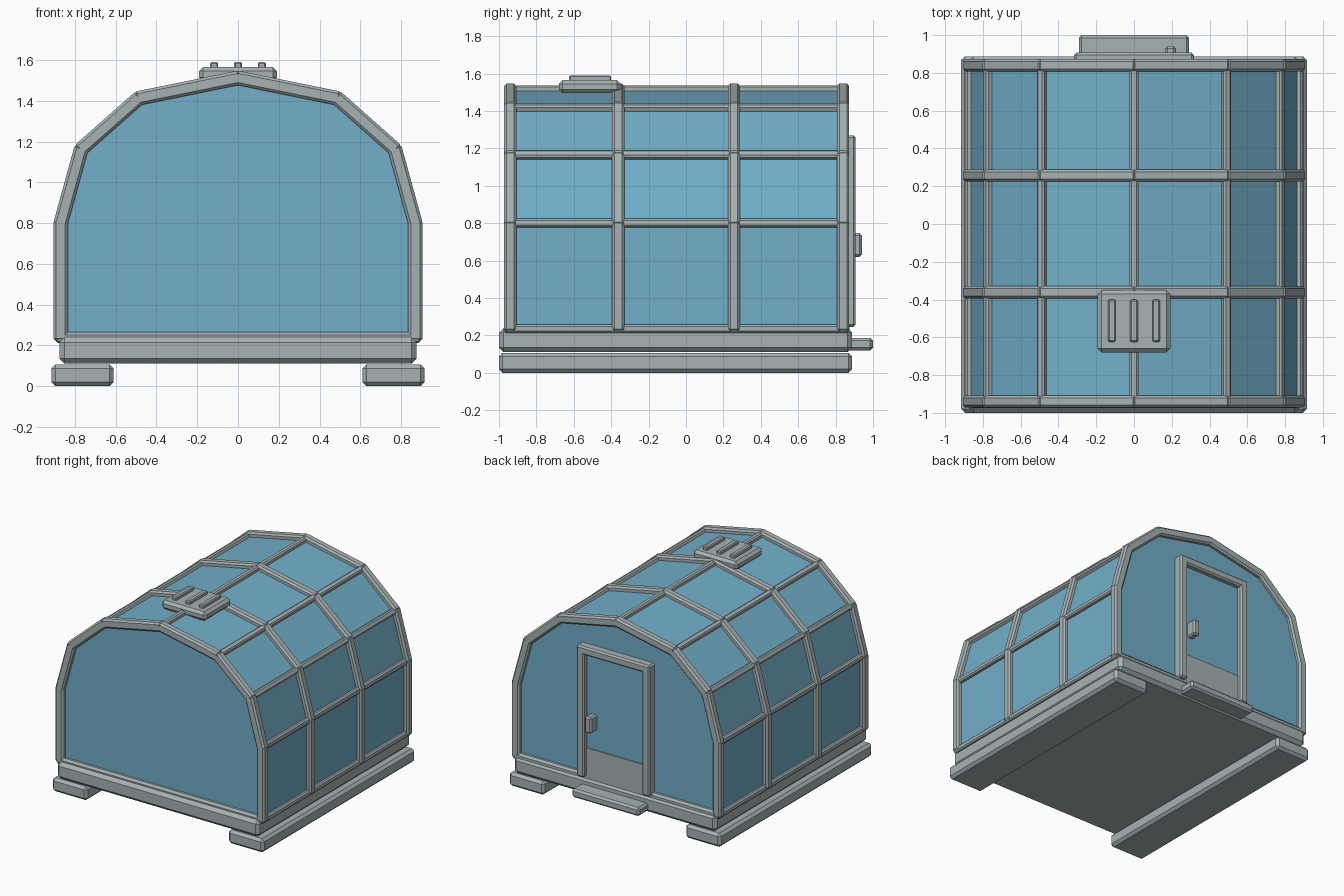
import bpy, bmesh
from mathutils import Matrix, Vector

cube = bpy.data.objects.get("Cube")
if cube:
    bpy.data.objects.remove(cube, do_unlink=True)


def material(name, colour):
    m = bpy.data.materials.new(name)
    m.use_nodes = True
    m.diffuse_color = colour
    m.node_tree.nodes["Principled BSDF"].inputs["Base Color"].default_value = colour
    return m


GREY = material("pale grey metal", (0.39, 0.445, 0.456, 1))
GLASS = material("blue glass", (0.168, 0.43, 0.59, 1))


def finish(name, bm, mat, chamfer=0):
    bmesh.ops.recalc_face_normals(bm, faces=bm.faces)
    me = bpy.data.meshes.new(name)
    bm.to_mesh(me)
    bm.free()
    me.materials.append(mat)
    ob = bpy.data.objects.new(name, me)
    bpy.context.collection.objects.link(ob)
    if chamfer:
        mod = ob.modifiers.new("chamfer", 'BEVEL')
        mod.width = chamfer
        mod.segments = 1
    return ob


def box(name, x, y, z, mat=GREY, chamfer=0.015):
    """Chamfered box from (low, high) ranges."""
    bm = bmesh.new()
    r = (x, y, z)
    size = Matrix.Diagonal([b - a for a, b in r] + [1])
    centre = Matrix.Translation([(a + b) / 2 for a, b in r])
    bmesh.ops.create_cube(bm, size=1, matrix=centre @ size)
    return finish(name, bm, mat, chamfer)


def add_beam(bm, a, b, side, width, depth, extra=0.0):
    """Add a square bar from a to b, its width measured along side."""
    a, b, side = Vector(a), Vector(b), Vector(side)
    along = (b - a).normalized()
    rot = Matrix((side.cross(along), side, along)).transposed().to_4x4()
    size = Matrix.Diagonal((depth, width, (b - a).length + 2 * extra, 1))
    bmesh.ops.create_cube(bm, size=1, matrix=Matrix.Translation((a + b) / 2) @ rot @ size)


# Cross-section of the shelter, mirrored about the ridge
half = [(0.87, 0.235), (0.87, 0.80), (0.77, 1.163), (0.487, 1.413), (0, 1.512)]
profile = half + [(-x, z) for x, z in reversed(half[:-1])]
ARCHES = (-0.94, -0.362, 0.257, 0.84)
FRONT, BACK = ARCHES[0], ARCHES[-1]

# Runners, floor and step
for label, s in (("left", 1), ("right", -1)):
    box(label + "_runner", sorted((s * 0.61, s * 0.915)), (-1, 0.888), (0, 0.107), chamfer=0.02)
box("floor_base", (-0.875, 0.875), (-1, 0.888), (0.11, 0.24), chamfer=0.025)
box("door_step", (-0.292, 0.292), (0.8, 1.0), (0.12, 0.187))

# Glass shell
bm = bmesh.new()
face = bm.faces.new([bm.verts.new((x, FRONT, z)) for x, z in profile])
ext = bmesh.ops.extrude_face_region(bm, geom=[face])
bmesh.ops.translate(bm, vec=(0, BACK - FRONT, 0),
                    verts=[v for v in ext["geom"] if isinstance(v, bmesh.types.BMVert)])
finish("glass_shell", bm, GLASS)

# Arch frames
for i, y in enumerate(ARCHES):
    bm = bmesh.new()
    for (x0, z0), (x1, z1) in zip(profile, profile[1:]):
        add_beam(bm, (x0, y, z0), (x1, y, z1), (0, 1, 0), 0.065, 0.07, 0.015)
    finish("arch_frame_%d" % (i + 1), bm, GREY, 0.013)

# Lengthwise rails, each turned to follow the curve of the roof
for i, (x, z) in enumerate(profile):
    before = Vector(profile[max(i - 1, 0)])
    after = Vector(profile[min(i + 1, len(profile) - 1)])
    t = (after - before).normalized()
    bm = bmesh.new()
    add_beam(bm, (x, FRONT - 0.03, z), (x, BACK + 0.03, z), (t.x, 0, t.y), 0.045, 0.05)
    finish("lengthwise_rail_%d" % (i + 1), bm, GREY, 0.01)

# Bottom rails of the two end walls
for label, y in (("front", FRONT), ("back", BACK)):
    box(label + "_bottom_rail", (-0.87, 0.87), (y - 0.033, y + 0.033), (0.2, 0.265))

# Back door
for label, s in (("left", 1), ("right", -1)):
    box(label + "_door_post", sorted((s * 0.25, s * 0.317)), (0.82, 0.907), (0.245, 1.27), chamfer=0.012)
box("door_lintel", (-0.317, 0.317), (0.82, 0.907), (1.205, 1.27), chamfer=0.012)
box("door_glass", (-0.26, 0.26), (0.83, 0.865), (0.25, 1.22), GLASS, 0)
box("door_kick_panel", (-0.26, 0.26), (0.83, 0.874), (0.245, 0.47), chamfer=0)
box("door_handle", (0.165, 0.222), (0.85, 0.94), (0.62, 0.747), chamfer=0.012)

# Roof vent with three slats
box("roof_vent", (-0.192, 0.192), (-0.68, -0.35), (1.495, 1.565), chamfer=0.02)
for i in range(3):
    x = (i - 1) * 0.117
    box("vent_slat_%d" % (i + 1), (x - 0.02, x + 0.02), (-0.625, -0.4), (1.55, 1.59), chamfer=0.007)
